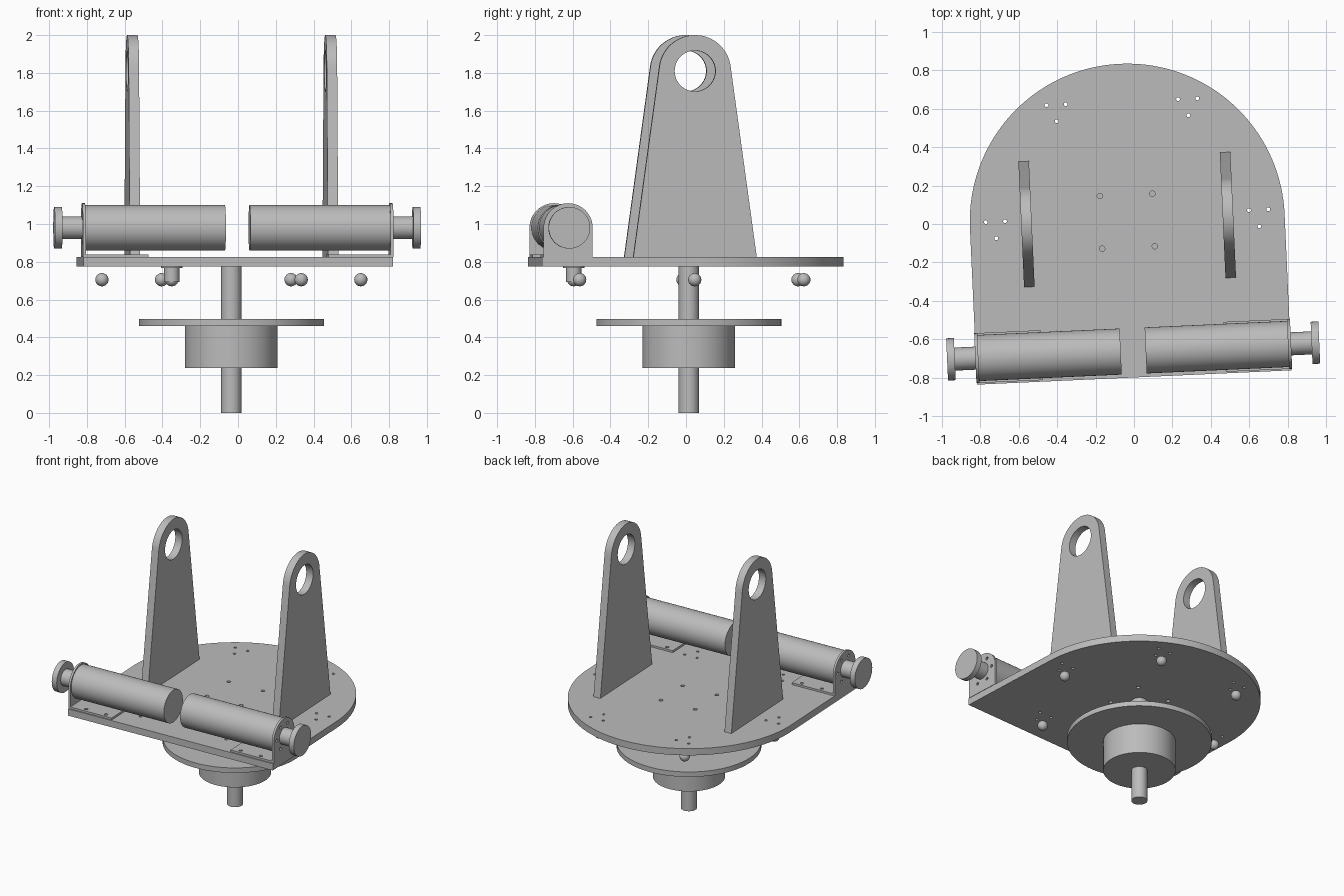
import bpy, bmesh
from math import sin, cos, pi, radians, asin, hypot, atan2
from mathutils import Matrix, Vector

if "Cube" in bpy.data.objects:
    bpy.data.objects.remove(bpy.data.objects["Cube"], do_unlink=True)

GREY = (0.5, 0.5, 0.5, 1)
mat = bpy.data.materials.new("plain grey")
mat.use_nodes = True
mat.diffuse_color = GREY
mat.node_tree.nodes["Principled BSDF"].inputs["Base Color"].default_value = GREY

# The whole assembly is turned slightly about its centre shaft
BASE = Matrix.Translation((-0.035, 0.015, 0)) @ Matrix.Rotation(radians(2.6), 4, "Z")
# Stands a flat profile up: its x runs along y, its y along z, its depth along x
UPRIGHT = Matrix(((0, 0, 1, 0), (1, 0, 0, 0), (0, 1, 0, 0), (0, 0, 0, 1)))


def finish(obj):
    obj.data.materials.clear()
    obj.data.materials.append(mat)
    bpy.ops.object.select_all(action="DESELECT")
    obj.select_set(True)
    bpy.context.view_layer.objects.active = obj
    bpy.ops.object.shade_smooth_by_angle(angle=radians(30))
    return obj


def arc(cx, cy, r, a0, a1, n):
    return [(cx + r * cos(a0 + (a1 - a0) * i / n), cy + r * sin(a0 + (a1 - a0) * i / n))
            for i in range(n + 1)]


def circle(cx, cy, r, n=24):
    return arc(cx, cy, r, 0, 2 * pi, n)[:-1]


def plate(name, outline, holes, thickness, matrix):
    """Flat plate with holes, centred on its own thickness."""
    curve = bpy.data.curves.new(name, "CURVE")
    curve.dimensions = "2D"
    curve.fill_mode = "BOTH"
    curve.extrude = thickness / 2
    for loop in [outline] + holes:
        spline = curve.splines.new("POLY")
        spline.points.add(len(loop) - 1)
        for point, (x, y) in zip(spline.points, loop):
            point.co = (x, y, 0, 1)
        spline.use_cyclic_u = True
    temp = bpy.data.objects.new(name + "_profile", curve)
    bpy.context.collection.objects.link(temp)
    bpy.context.view_layer.update()
    mesh = bpy.data.meshes.new_from_object(
        temp.evaluated_get(bpy.context.evaluated_depsgraph_get()))
    bpy.data.objects.remove(temp, do_unlink=True)
    bm = bmesh.new()
    bm.from_mesh(mesh)
    bmesh.ops.remove_doubles(bm, verts=bm.verts, dist=0.00001)
    bmesh.ops.recalc_face_normals(bm, faces=bm.faces)
    bm.to_mesh(mesh)
    bm.free()
    obj = bpy.data.objects.new(name, mesh)
    bpy.context.collection.objects.link(obj)
    obj.matrix_world = BASE @ matrix
    return finish(obj)


def cylinder(name, r, start, end, sides=64):
    """Cylinder between two points of the assembly."""
    a, b = Vector(start), Vector(end)
    bpy.ops.mesh.primitive_cylinder_add(vertices=sides, radius=r, depth=(b - a).length)
    obj = bpy.context.object
    obj.name = name
    turn = (b - a).to_track_quat("Z", "Y").to_matrix().to_4x4()
    obj.matrix_world = BASE @ Matrix.Translation((a + b) / 2) @ turn
    return finish(obj)


# Centre shaft, hub and lower flange
cylinder("centre_shaft", 0.054, (0, 0, 0), (0, 0, 0.776))
cylinder("hub_drum", 0.245, (0, 0, 0.237), (0, 0, 0.462), 96)
cylinder("lower_flange", 0.49, (0, 0, 0.46), (0, 0, 0.497), 128)

# Deck: half disc joined to a square front, with mounting holes
R = 0.82
ring = [(0.686 * cos(k * pi / 3), 0.686 * sin(k * pi / 3)) for k in range(6)]
deck_holes = [circle(x, y, 0.014) for x in (-0.137, 0.137) for y in (-0.137, 0.137)]
for cx, cy in ring:
    deck_holes += [circle(cx + dx, cy + dy, 0.01, 16)
                   for dx, dy in ((-0.05, 0.028), (0.05, 0.028), (0, -0.058))]
plate("deck", arc(0, 0, R, 0, pi, 96) + [(-R, -R + 0.005), (R, -R + 0.005)],
      deck_holes, 0.05, Matrix.Translation((0, 0, 0.8)))

# Ball feet under the deck, one of them in a housing
for i, (x, y) in enumerate(ring):
    bpy.ops.mesh.primitive_uv_sphere_add(segments=32, ring_count=16, radius=0.035)
    ball = bpy.context.object
    ball.name = f"ball_foot_{i + 1}"
    ball.matrix_world = BASE @ Matrix.Translation((x, y, 0.705))
    finish(ball)
hx, hy = ring[4]
cylinder("ball_housing", 0.04, (hx, hy, 0.692), (hx, hy, 0.776), 32)
cylinder("ball_housing_rim", 0.058, (hx, hy, 0.768), (hx, hy, 0.776), 32)

# Upright profile: straight sides tangent to a round head
HEAD_Z, HEAD_R, HALF, DECK_Z = 1.81, 0.19, 0.327, 0.825
rise = HEAD_Z - DECK_Z
tilt = atan2(rise, -HALF) - pi / 2 - asin(HEAD_R / hypot(HALF, rise))
tilt = abs(tilt)
upright = [(-HALF, DECK_Z), (HALF, DECK_Z)] + arc(0, HEAD_Z, HEAD_R, tilt, pi - tilt, 48)

# Bracket wall profile with a ring of screw holes
AXIS_Y, AXIS_Z, BR = -0.677, 0.98, 0.13
wall = arc(AXIS_Y, AXIS_Z, BR, 0, pi, 32) + [(AXIS_Y - BR, DECK_Z), (AXIS_Y + BR, DECK_Z)]
wall_holes = [circle(AXIS_Y + 0.092 * cos(k * pi / 3), AXIS_Z + 0.092 * sin(k * pi / 3), 0.011, 12)
              for k in range(6)]

for side, s in (("left", 1), ("right", -1)):
    plate(side + "_upright", upright, [circle(0, HEAD_Z, 0.108, 64)], 0.055,
          Matrix.Translation((s * 0.525, 0.008, 0)) @ UPRIGHT)

    # Motor bracket: wall and foot
    plate(side + "_bracket_wall", wall, wall_holes, 0.016,
          Matrix.Translation((s * 0.815, 0, 0)) @ UPRIGHT)
    x0, x1 = sorted((s * 0.477, s * 0.81))
    foot = [(x0, AXIS_Y - BR), (x1, AXIS_Y - BR), (x1, AXIS_Y + BR), (x0, AXIS_Y + BR)]
    foot_holes = [circle(s * x, AXIS_Y + d, 0.012, 16) for x in (0.54, 0.7) for d in (-0.1, 0.1)]
    plate(side + "_bracket_foot", foot, foot_holes, 0.015, Matrix.Translation((0, 0, 0.832)))

    # Motor body, output shaft and end disc
    for name, r, xa, xb in (("motor", 0.12, 0.065, 0.808),
                            ("motor_shaft", 0.06, 0.80, 0.935),
                            ("end_disc", 0.11, 0.93, 0.97)):
        cylinder(f"{side}_{name}", r, (s * xa, AXIS_Y, AXIS_Z), (s * xb, AXIS_Y, AXIS_Z))
